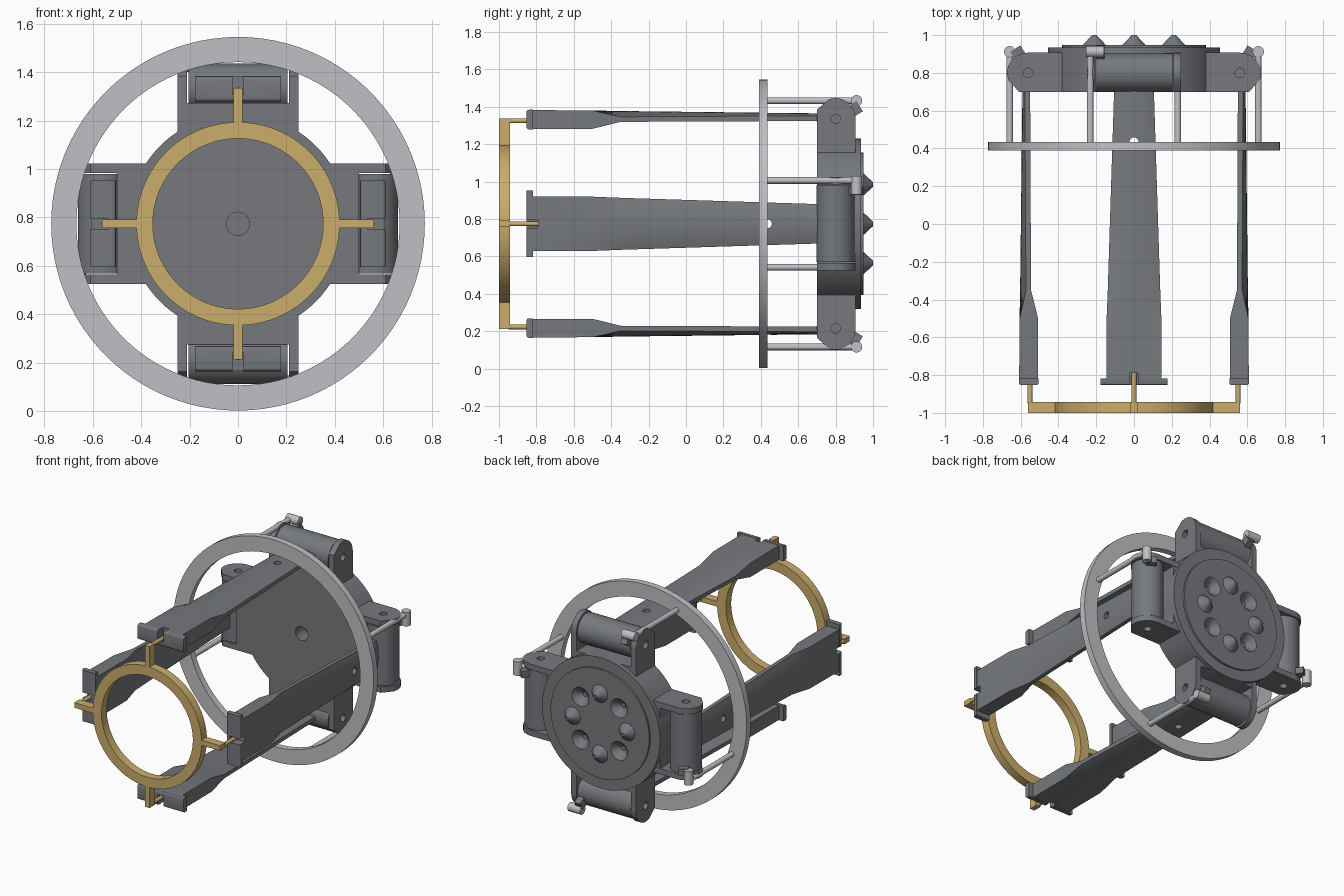
import bpy, bmesh, math
from mathutils import Matrix, Vector

if "Cube" in bpy.data.objects:
    bpy.data.objects.remove(bpy.data.objects["Cube"])

CENTRE = Vector((0, 0, 0.774))


def material(name, rgb):
    m = bpy.data.materials.new(name)
    m.use_nodes = True
    m.diffuse_color = (*rgb, 1)
    m.node_tree.nodes["Principled BSDF"].inputs["Base Color"].default_value = (*rgb, 1)
    return m


GREY = material("dark grey", (0.18, 0.19, 0.205))
SILVER = material("light grey", (0.53, 0.53, 0.56))
GOLD = material("gold", (0.6, 0.42, 0.15))


# Shape helpers: each adds one closed solid to a bmesh
def box(bm, x, y, z):
    size = [b - a for a, b in (x, y, z)]
    mid = [(a + b) / 2 for a, b in (x, y, z)]
    mat = Matrix.Translation(mid) @ Matrix.Diagonal((*size, 1))
    return bmesh.ops.create_cube(bm, size=1, matrix=mat)["verts"]


def cone(bm, start, end, r1, r2, sides=32):
    a, b = Vector(start), Vector(end)
    turn = (b - a).to_track_quat("Z", "Y").to_matrix().to_4x4()
    bmesh.ops.create_cone(bm, cap_ends=True, segments=sides, radius1=r1, radius2=r2,
                          depth=(b - a).length,
                          matrix=Matrix.Translation((a + b) / 2) @ turn)


def rod(bm, start, end, r, sides=32):
    cone(bm, start, end, r, r, sides)


def loft(bm, sections):
    rings = [[bm.verts.new(p) for p in s] for s in sections]
    n = len(rings[0])
    for a, b in zip(rings, rings[1:]):
        for i in range(n):
            j = (i + 1) % n
            bm.faces.new((a[i], a[j], b[j], b[i]))
    bm.faces.new(rings[0])
    bm.faces.new(rings[-1])


def ring(bm, outer, inner, y0, y1, sides=96):
    profile = ((outer, y0), (outer, y1), (inner, y1), (inner, y0))
    loops = [[bm.verts.new((r * math.cos(a), y, r * math.sin(a))) for r, y in profile]
             for a in (i * math.tau / sides for i in range(sides))]
    for i in range(sides):
        a, b = loops[i], loops[(i + 1) % sides]
        for k in range(4):
            m = (k + 1) % 4
            bm.faces.new((a[k], a[m], b[m], b[k]))


def make(name, bm, mat):
    bmesh.ops.recalc_face_normals(bm, faces=bm.faces)
    me = bpy.data.meshes.new(name)
    bm.to_mesh(me)
    bm.free()
    me.materials.append(mat)
    ob = bpy.data.objects.new(name, me)
    bpy.context.collection.objects.link(ob)
    ob.location = CENTRE
    return ob


def activate(ob):
    bpy.ops.object.select_all(action="DESELECT")
    ob.select_set(True)
    bpy.context.view_layer.objects.active = ob


def cut(ob, bm):
    cutter = make("cutter", bm, GREY)
    cutter.hide_render = True
    mod = ob.modifiers.new("cut", "BOOLEAN")
    mod.operation, mod.solver, mod.object = "DIFFERENCE", "EXACT", cutter
    bpy.context.view_layer.update()
    activate(ob)
    bpy.ops.object.modifier_apply(modifier="cut")
    bpy.data.objects.remove(cutter)


def smooth(ob):
    activate(ob)
    bpy.ops.object.shade_smooth_by_angle(angle=math.radians(30))


SIDES = ("top", "left", "bottom", "right")


def four(ob):
    """Repeat a part of the top arm around the long axis."""
    smooth(ob)
    base = ob.name
    for k, side in enumerate(SIDES):
        o = ob if k == 0 else ob.copy()
        if k:
            bpy.context.collection.objects.link(o)
        o.name = side + "_" + base
        o.rotation_euler = (0, k * math.pi / 2, 0)


# Palm: round body with a bore in front and conical sockets behind
bm = bmesh.new()
rod(bm, (0, 0.70, 0), (0, 0.90, 0), 0.455, 96)
palm = make("palm_body", bm, GREY)
bm = bmesh.new()
rod(bm, (0, 0.6, 0), (0, 0.8, 0), 0.048)
cut(palm, bm)
smooth(palm)

bm = bmesh.new()
rod(bm, (0, 0.89, 0), (0, 0.935, 0), 0.455, 96)
back = make("back_plate", bm, GREY)
bm = bmesh.new()
rod(bm, (0, 0.92, 0), (0, 0.948, 0), 0.38, 96)
cover = make("back_cover", bm, GREY)
for part in (back, cover):
    bm = bmesh.new()
    for i in range(4):
        a = math.pi / 4 + i * math.pi / 2
        x, z = 0.21 * math.cos(a), 0.21 * math.sin(a)
        cone(bm, (x, 0.895, z), (x, 0.95, z), 0.012, 0.067)
    cut(part, bm)
    smooth(part)

# Pointed studs between the sockets
bm = bmesh.new()
cone(bm, (0, 0.94, 0.21), (0, 1.0, 0.21), 0.068, 0.012)
four(make("stud", bm, GREY))

# Hinge base and two rounded ears with axle holes
bm = bmesh.new()
box(bm, (-0.25, 0.25), (0.70, 0.79), (0.36, 0.50))
box(bm, (-0.25, 0.25), (0.78, 0.905), (0.36, 0.435))
four(make("hinge_base", bm, GREY))

outline = [(0.70, 0.38), (0.70, 0.61)]
for i in range(13):
    a = math.radians(-20 + 110 * i / 12)
    outline.append((0.80 + 0.107 * math.sin(a), 0.56 + 0.112 * math.cos(a)))
outline.append((0.907, 0.38))
bm = bmesh.new()
for x0, x1 in ((-0.25, -0.21), (0.21, 0.25)):
    loft(bm, [[(x, y, z) for y, z in outline] for x in (x0, x1)])
ears = make("hinge_ears", bm, GREY)
bm = bmesh.new()
rod(bm, (-0.4, 0.80, 0.56), (0.4, 0.80, 0.56), 0.025)
cut(ears, bm)
four(ears)

# Knuckle between the ears
bm = bmesh.new()
rod(bm, (-0.205, 0.80, 0.56), (0.205, 0.80, 0.56), 0.102, 48)
four(make("knuckle", bm, GREY))

# Finger: thick flat tip changing into a thin blade with an arched outer face
def section(y, half, low, high, drop):
    arch = [(half * s, y, high - drop * s * s) for s in (i / 6 for i in range(-6, 7))]
    return [(half, y, low), (-half, y, low)] + arch


bm = bmesh.new()
loft(bm, [section(-0.83, 0.145, 0.508, 0.608, 0),
          section(-0.50, 0.145, 0.508, 0.606, 0),
          section(-0.35, 0.139, 0.545, 0.603, 0.031),
          section(0.75, 0.104, 0.55, 0.59, 0.012)])
finger = make("finger", bm, GREY)
bm = bmesh.new()
rod(bm, (0, 0.435, 0.4), (0, 0.435, 0.7), 0.024)
cut(finger, bm)

# Wide rounded fingertip
bm = bmesh.new()
box(bm, (-0.178, 0.178), (-0.853, -0.818), (0.505, 0.61))
front = [e for e in bm.edges if all(v.co.y < -0.84 for v in e.verts)
         and abs(e.verts[0].co.z - e.verts[1].co.z) < 0.01
         and abs(e.verts[0].co.x - e.verts[1].co.x) > 0.1]
bmesh.ops.bevel(bm, geom=front, offset=0.014, segments=3, profile=0.5, affect="EDGES")
tip = make("fingertip", bm, GREY)
for part in (finger, tip):
    bm = bmesh.new()
    box(bm, (-0.022, 0.022), (-0.9, -0.79), (0.535, 0.7))
    cut(part, bm)
    four(part)

# Crank tab on the knuckle
bm = bmesh.new()
verts = box(bm, (-0.20, -0.155), (-0.075, 0.045), (-0.032, 0.032))
bmesh.ops.rotate(bm, verts=verts, matrix=Matrix.Rotation(math.radians(32), 3, "X"))
bmesh.ops.translate(bm, verts=verts, vec=(0, 0.89, 0.605))
four(make("crank_tab", bm, GREY))

# Push rod and its cross pin
bm = bmesh.new()
rod(bm, (-0.232, 0.42, 0.658), (-0.232, 0.912, 0.658), 0.018, 20)
rod(bm, (-0.255, 0.912, 0.658), (-0.158, 0.912, 0.658), 0.03, 24)
four(make("push_rod", bm, SILVER))

# Large sliding ring
bm = bmesh.new()
ring(bm, 0.772, 0.668, 0.39, 0.435)
smooth(make("sliding_ring", bm, SILVER))

# Front ring with spokes and pins into the fingertips
bm = bmesh.new()
ring(bm, 0.42, 0.352, -1.0, -0.942)
smooth(make("front_ring", bm, GOLD))
bm = bmesh.new()
box(bm, (-0.018, 0.018), (-1.0, -0.942), (0.40, 0.562))
rod(bm, (0, -0.95, 0.551), (0, -0.79, 0.551), 0.013, 16)
four(make("spoke", bm, GOLD))
